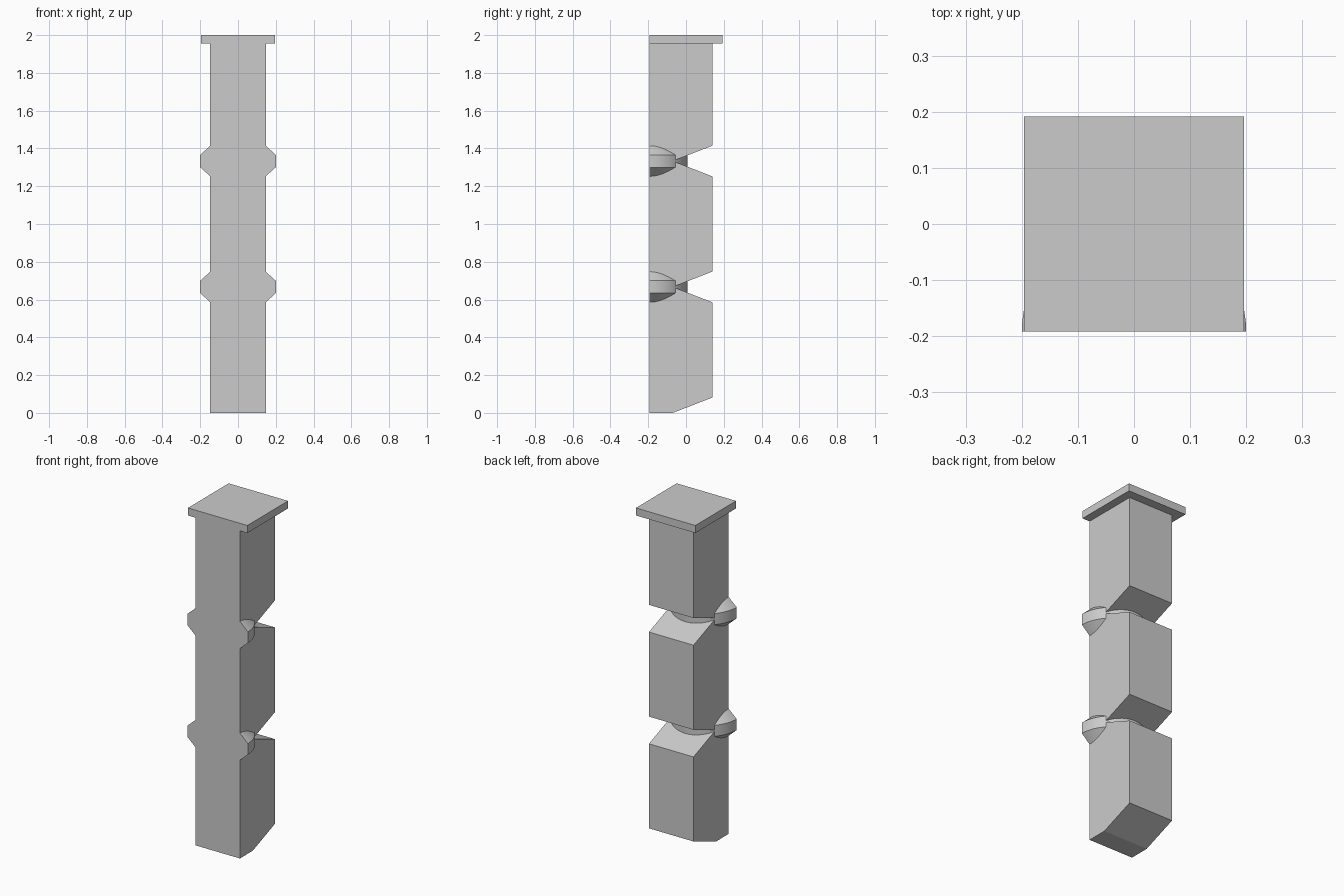
import bpy, bmesh, math
from mathutils import Vector

cube = bpy.data.objects.get("Cube")
if cube:
    bpy.data.objects.remove(cube, do_unlink=True)

stone = bpy.data.materials.new("grey_stone")
stone.use_nodes = True
stone.diffuse_color = (0.6, 0.6, 0.6, 1)
stone.node_tree.nodes["Principled BSDF"].inputs["Base Color"].default_value = (0.6, 0.6, 0.6, 1)

FRONT, BACK, NOTCH_Y = -0.192, 0.139, -0.07
HALF_WIDTH, CAP_BASE, HEIGHT = 0.147, 1.955, 2.0
NOTCH = 0.081
LEVELS = [HEIGHT / 3, HEIGHT * 2 / 3]


def finish(bm, name):
    bmesh.ops.recalc_face_normals(bm, faces=bm.faces)
    mesh = bpy.data.meshes.new(name)
    bm.to_mesh(mesh)
    bm.free()
    mesh.materials.append(stone)
    obj = bpy.data.objects.new(name, mesh)
    bpy.context.collection.objects.link(obj)
    return obj


def extrude_profile(name, points, half_width):
    """Extrude a y-z side profile across x."""
    bm = bmesh.new()
    face = bm.faces.new([bm.verts.new((-half_width, y, z)) for y, z in points])
    out = bmesh.ops.extrude_face_region(bm, geom=[face])["geom"]
    verts = [v for v in out if isinstance(v, bmesh.types.BMVert)]
    bmesh.ops.translate(bm, verts=verts, vec=(2 * half_width, 0, 0))
    return finish(bm, name)


def half_collar(name, z):
    """Half-round collar with bevelled rims, flat on the front."""
    bm = bmesh.new()
    rim = [(0, 0.09), (0.137, 0.09), (0.2, 0.033)]
    profile = rim + [(r, -h) for r, h in reversed(rim)]
    verts = [bm.verts.new((r, FRONT, z + h)) for r, h in profile]
    edges = [bm.edges.new(pair) for pair in zip(verts, verts[1:])]
    bmesh.ops.spin(bm, geom=verts + edges, cent=Vector((0, FRONT, z)),
                   axis=(0, 0, 1), angle=math.pi, steps=32)
    bmesh.ops.remove_doubles(bm, verts=bm.verts, dist=0.0001)
    bmesh.ops.holes_fill(bm, edges=[e for e in bm.edges if e.is_boundary])
    obj = finish(bm, name)
    bpy.ops.object.select_all(action="DESELECT")
    obj.select_set(True)
    bpy.context.view_layer.objects.active = obj
    bpy.ops.object.shade_smooth_by_angle(angle=math.radians(25))
    return obj


# Square shaft with a sloped foot and wedge notches in the back
profile = [(FRONT, 0), (NOTCH_Y, 0), (BACK, NOTCH)]
for level in LEVELS:
    profile += [(BACK, level - NOTCH), (NOTCH_Y, level), (BACK, level + NOTCH)]
profile += [(BACK, CAP_BASE), (FRONT, CAP_BASE)]
extrude_profile("shaft", profile, HALF_WIDTH)

# Overhanging cap slab
extrude_profile("cap_slab", [(FRONT, CAP_BASE), (-FRONT, CAP_BASE),
                             (-FRONT, HEIGHT), (FRONT, HEIGHT)], 0.196)

# Collars at the notches
for name, level in zip(("lower_collar", "upper_collar"), LEVELS):
    half_collar(name, level)
